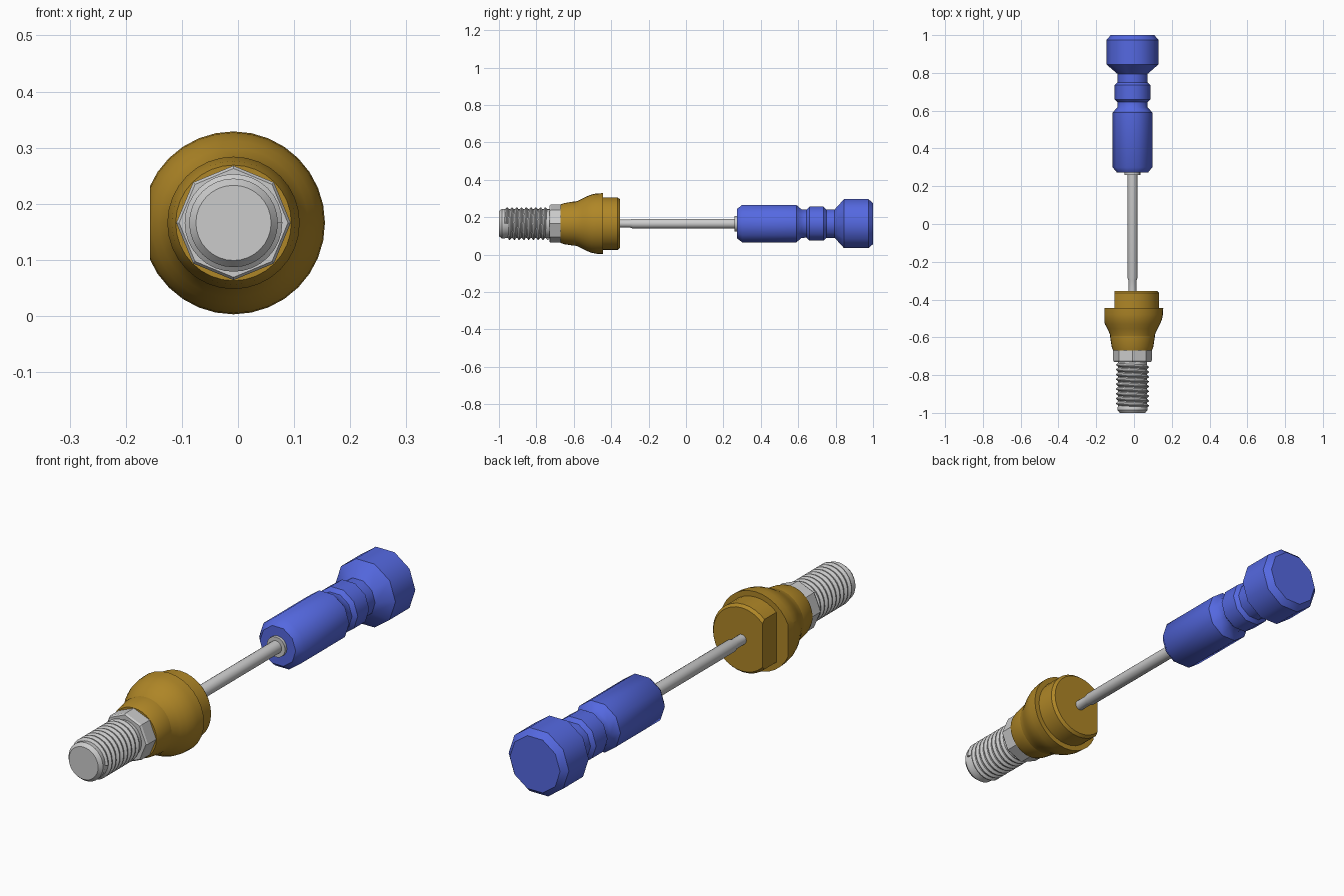
import bpy, bmesh, math
from math import cos, sin, pi, radians
from mathutils import Vector

if "Cube" in bpy.data.objects:
    bpy.data.objects.remove(bpy.data.objects["Cube"])

AX, AZ = -0.008, 0.166   # common axis, parallel to y


def material(name, rgb):
    m = bpy.data.materials.new(name)
    m.diffuse_color = (*rgb, 1)
    m.use_nodes = True
    m.node_tree.nodes["Principled BSDF"].inputs["Base Color"].default_value = m.diffuse_color
    return m


BLUE = material("blue_grip", (0.09, 0.14, 0.75))
GOLD = material("brass", (0.43, 0.24, 0.02))


def finish(name, bm, mat=None, angle=30):
    bmesh.ops.recalc_face_normals(bm, faces=bm.faces[:])
    me = bpy.data.meshes.new(name)
    bm.to_mesh(me)
    bm.free()
    ob = bpy.data.objects.new(name, me)
    bpy.context.collection.objects.link(ob)
    if mat:
        me.materials.append(mat)
    bpy.ops.object.select_all(action='DESELECT')
    ob.select_set(True)
    bpy.context.view_layer.objects.active = ob
    bpy.ops.object.shade_smooth_by_angle(angle=radians(angle))
    return ob


def lathe(name, profile, n=32, mat=None, angle=30, flat_x=None):
    """Turn (y, radius) pairs round the axis; flat_x mills a flat on the -x side."""
    bm = bmesh.new()
    rings = [[bm.verts.new((AX + r * cos(2 * pi * i / n), y, AZ + r * sin(2 * pi * i / n)))
              for i in range(n)] for y, r in profile]
    for a, b in zip(rings, rings[1:]):
        for i in range(n):
            j = (i + 1) % n
            bm.faces.new((a[i], a[j], b[j], b[i]))
    bm.faces.new(rings[0])
    bm.faces.new(rings[-1])
    if flat_x is not None:
        bmesh.ops.bisect_plane(bm, geom=bm.verts[:] + bm.edges[:] + bm.faces[:],
                               plane_co=Vector((flat_x, 0, 0)), plane_no=Vector((-1, 0, 0)),
                               clear_outer=True)
        bmesh.ops.holes_fill(bm, edges=[e for e in bm.edges if e.is_boundary], sides=0)
    return finish(name, bm, mat, angle)


def thread(name, y0, y1, pitch, root, crest, n=32):
    """Helical V ridge wrapped round the stud."""
    bm = bmesh.new()
    prev = None
    for k in range(int((y1 - y0 - pitch) / pitch * n) + 1):
        a, y = 2 * pi * k / n, y0 + pitch * k / n
        cur = [bm.verts.new((AX + r * cos(a), y + d * pitch, AZ + r * sin(a)))
               for d, r in ((0.05, root), (0.42, crest), (0.58, crest), (0.95, root))]
        if prev:
            for i in range(4):
                j = (i + 1) % 4
                bm.faces.new((prev[i], prev[j], cur[j], cur[i]))
        else:
            bm.faces.new(cur)
        prev = cur
    bm.faces.new(prev)
    return finish(name, bm)


# threaded stud and its ridge
lathe("threaded_stud", [(-1, 0.067), (-0.985, 0.079), (-0.97, 0.079), (-0.965, 0.077), (-0.72, 0.077)])
thread("stud_thread", -0.975, -0.725, 0.0255, 0.075, 0.087)

# eight-sided lock nut
lathe("lock_nut", [(-0.73, 0.097), (-0.723, 0.102), (-0.66, 0.102)], n=8)

# brass body: neck, swelling bulb with a flat, stepped collar with a deeper flat
lathe("body_neck", [(-0.67, 0.103), (-0.65, 0.11), (-0.6, 0.118), (-0.585, 0.118)], mat=GOLD)
lathe("body_bulb", [(-0.6, 0.116), (-0.58, 0.121), (-0.555, 0.133), (-0.53, 0.146),
                    (-0.505, 0.156), (-0.48, 0.161), (-0.444, 0.163)],
      mat=GOLD, flat_x=-0.157)
lathe("body_collar", [(-0.46, 0.141), (-0.366, 0.141), (-0.354, 0.131)],
      mat=GOLD, flat_x=-0.103)

# slim rod with a thinner tip, and ferrule at the grip
lathe("rod", [(-0.37, 0.021), (-0.30, 0.021), (-0.285, 0.026), (0.3, 0.026)], n=16)
lathe("ferrule", [(0.26, 0.042), (0.30, 0.042)], n=16)

# ten-sided grip: sleeve, waist, ring, waist, head
lathe("grip", [(0.272, 0.082), (0.30, 0.105), (0.59, 0.105), (0.618, 0.08), (0.645, 0.079),
               (0.66, 0.095), (0.735, 0.095), (0.75, 0.08), (0.795, 0.08),
               (0.845, 0.138), (0.975, 0.138), (1.0, 0.115)],
      n=10, mat=BLUE, angle=40)
